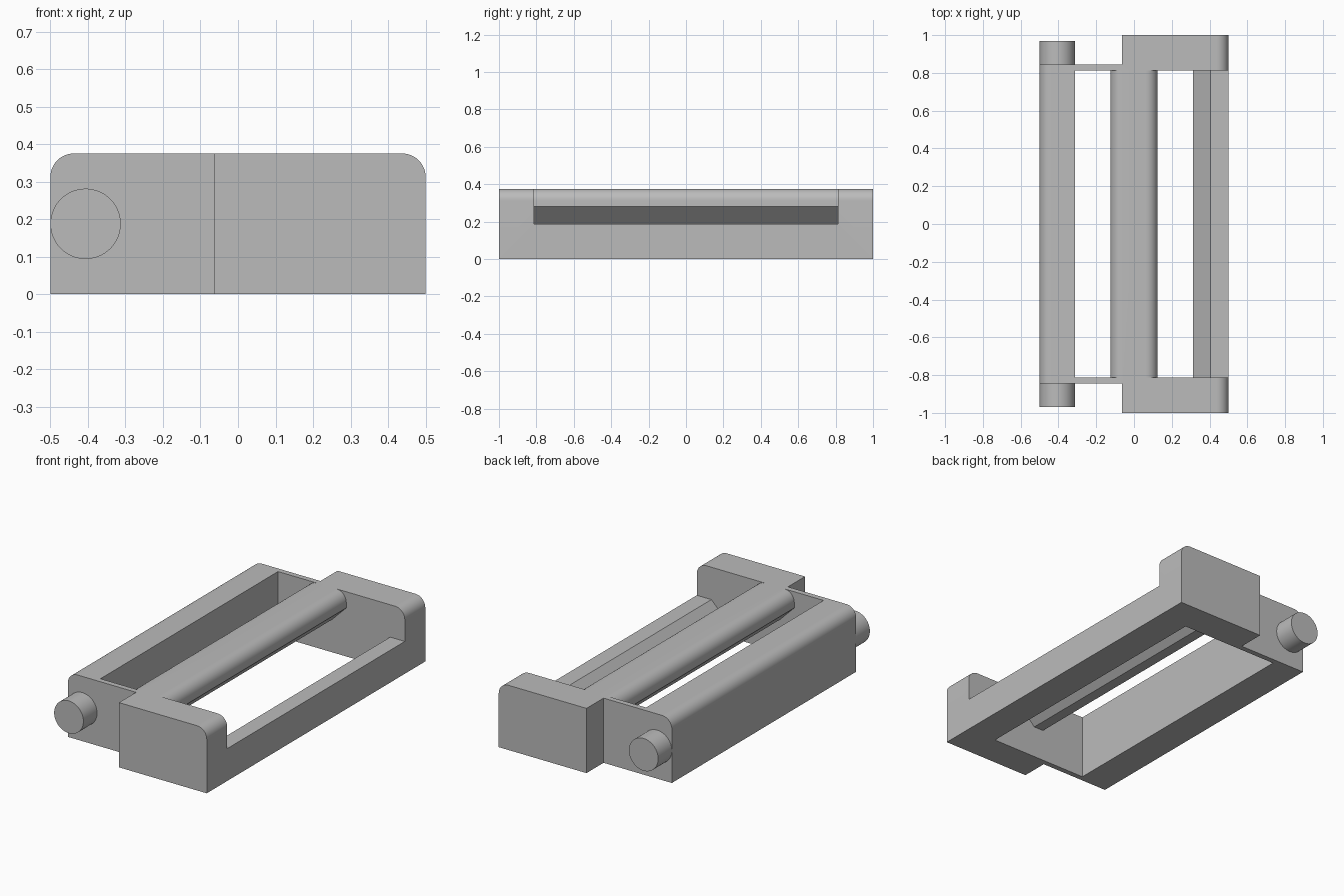
import bpy
import bmesh
from math import sin, cos, pi, radians
from mathutils import Matrix

cube = bpy.data.objects.get("Cube")
if cube:
    bpy.data.objects.remove(cube, do_unlink=True)

H = 0.375        # frame height
R = 0.0625       # edge rounding
MID = H / 2

grey = bpy.data.materials.new("plain grey")
grey.use_nodes = True
grey.diffuse_color = (0.5, 0.5, 0.5, 1)
grey.node_tree.nodes["Principled BSDF"].inputs["Base Color"].default_value = (0.5, 0.5, 0.5, 1)


def make_object(name, bm):
    bmesh.ops.recalc_face_normals(bm, faces=bm.faces)
    mesh = bpy.data.meshes.new(name)
    bm.to_mesh(mesh)
    bm.free()
    mesh.materials.append(grey)
    obj = bpy.data.objects.new(name, mesh)
    bpy.context.collection.objects.link(obj)
    return obj


def prism(name, profile, y0, y1):
    """Extrude an (x, z) outline along y."""
    bm = bmesh.new()
    face = bm.faces.new([bm.verts.new((x, y0, z)) for x, z in profile])
    new = bmesh.ops.extrude_face_region(bm, geom=[face])["geom"]
    verts = [g for g in new if isinstance(g, bmesh.types.BMVert)]
    bmesh.ops.translate(bm, verts=verts, vec=(0, y1 - y0, 0))
    return make_object(name, bm)


def corner(half_width, steps=12):
    """Rounded top corner on the +x side, from the top down to the side."""
    return [(half_width - R + R * sin(i * pi / 2 / steps),
             H - R + R * cos(i * pi / 2 / steps)) for i in range(steps + 1)]


def mirrored(points):
    return [(-x, z) for x, z in reversed(points)]


def activate(obj):
    bpy.ops.object.select_all(action="DESELECT")
    obj.select_set(True)
    bpy.context.view_layer.objects.active = obj


def cut(target, cutter):
    cutter.hide_render = True
    mod = target.modifiers.new("cut", "BOOLEAN")
    mod.operation = "DIFFERENCE"
    mod.solver = "EXACT"
    mod.object = cutter
    activate(target)
    bpy.ops.object.modifier_apply(modifier=mod.name)
    bpy.data.objects.remove(cutter, do_unlink=True)


# Frame block with both long top edges rounded
side = corner(0.5) + [(0.5, 0)]
frame = prism("buckle_frame", side + mirrored(side), -1, 1)

# Steps that shorten the hinge side at both ends
step = [(-0.7, -0.1), (-R, -0.1), (-R, 0.5), (-0.7, 0.5)]
for s in (-1, 1):
    cut(frame, prism("step_cutter", step, s * 0.84375, s * 1.2))

# Opening that leaves the centre bar and the low bevelled rail
bar_side = [(R, 0.5)] + corner(0.125) + [(0.125, 0.28125), (0.03125, MID)]
opening = [(-0.3125, -0.1), (0.3125, -0.1), (0.3125, 0.09375),
           (0.40625, MID), (0.6, MID), (0.6, 0.5)]
opening += bar_side + mirrored(bar_side) + [(-0.3125, 0.5)]
cut(frame, prism("opening_cutter", opening, -0.8125, 0.8125))

# Hinge pins
parts = [frame]
for s, label in ((-1, "front"), (1, "back")):
    bm = bmesh.new()
    place = Matrix.Translation((-0.40625, s * 0.9, MID)) @ Matrix.Rotation(radians(90), 4, "X")
    bmesh.ops.create_cone(bm, cap_ends=True, segments=64, radius1=0.09375,
                          radius2=0.09375, depth=0.1375, matrix=place)
    parts.append(make_object(label + "_hinge_pin", bm))

for part in parts:
    activate(part)
    bpy.ops.object.shade_smooth_by_angle(angle=radians(30))
